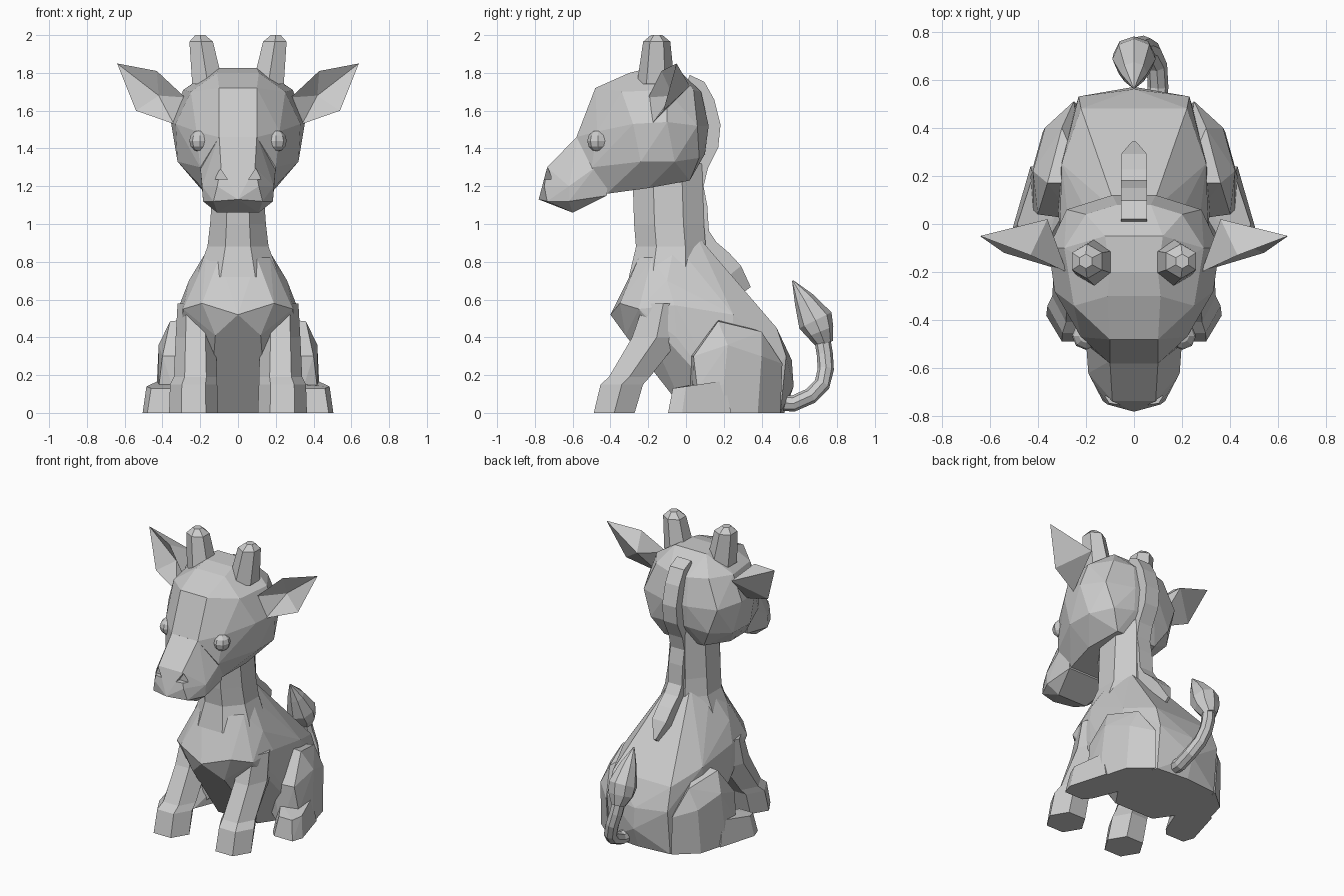
import bpy, bmesh, math
from mathutils import Vector


def finish(name, bm, pair=False):
    bmesh.ops.recalc_face_normals(bm, faces=bm.faces)
    me = bpy.data.meshes.new(name)
    bm.to_mesh(me)
    bm.free()
    ob = bpy.data.objects.new(name, me)
    bpy.context.collection.objects.link(ob)
    if pair:
        m = ob.modifiers.new("mirror", 'MIRROR')
        m.use_mirror_merge = False
    return ob


def hull(name, pts, sym=False, pair=False):
    """Faceted solid around a few points; sym adds the points mirrored in x."""
    bm = bmesh.new()
    all_pts = {tuple(p) for p in pts}
    if sym:
        all_pts |= {(-x, y, z) for x, y, z in pts}
    for p in sorted(all_pts):
        bm.verts.new(p)
    res = bmesh.ops.convex_hull(bm, input=bm.verts)
    junk = {g for g in res["geom_interior"] + res["geom_unused"]
            if isinstance(g, bmesh.types.BMVert)}
    bmesh.ops.delete(bm, geom=list(junk), context='VERTS')
    bmesh.ops.dissolve_limit(bm, angle_limit=math.radians(3), verts=bm.verts, edges=bm.edges)
    return finish(name, bm, pair)


def loft(name, rings, sides=6, phase=0.0, level=True, pair=False):
    """Rings (x, y, z, rx, ry); level keeps them horizontal, else they follow the path."""
    bm = bmesh.new()
    cs = [Vector(r[:3]) for r in rings]
    loops = []
    for i, (c, r) in enumerate(zip(cs, rings)):
        u, v = Vector((1, 0, 0)), Vector((0, 1, 0))
        if not level:
            t = (cs[min(i + 1, len(cs) - 1)] - cs[max(i - 1, 0)]).normalized()
            u = (u - t * u.dot(t)).normalized()
            v = t.cross(u)
        ang = [phase + 2 * math.pi * k / sides for k in range(sides)]
        loops.append([bm.verts.new(c + u * r[3] * math.cos(a) + v * r[4] * math.sin(a))
                      for a in ang])
    for a, b in zip(loops, loops[1:]):
        for k in range(sides):
            n = (k + 1) % sides
            bm.faces.new((a[k], a[n], b[n], b[k]))
    bm.faces.new(loops[0][::-1])
    bm.faces.new(loops[-1])
    return finish(name, bm, pair)


# Torso leaning up to the shoulders
hull("torso", [
    (0.07, 0.05, 0.95), (0.14, -0.06, 0.9), (0.1, -0.25, 0.82), (0.17, -0.18, 0.82),
    (0.26, -0.1, 0.7), (0.19, -0.35, 0.58), (0, -0.4, 0.52), (0.31, -0.06, 0.57),
    (0.29, -0.25, 0.55), (0.31, -0.05, 0.4), (0.12, -0.32, 0.41), (0.12, -0.1, 0.13),
    (0.22, 0.48, 0.45), (0.3, 0.25, 0.52), (0.23, 0.53, 0.3), (0, 0.56, 0.28),
    (0, 0.57, 0.14), (0.23, 0.5, 0.0), (0, 0.52, 0.0), (0.32, 0.25, 0.0), (0.15, 0, 0.0),
], sym=True)

# Neck
loft("neck", [
    (0, -0.09, 0.72, 0.24, 0.23), (0, -0.08, 0.88, 0.175, 0.2),
    (0, -0.09, 1.0, 0.16, 0.2), (0, -0.1, 1.32, 0.135, 0.2),
], sides=8, phase=math.pi / 8)

# Skull
hull("head", [
    (0.11, -0.3, 1.8), (0.12, -0.05, 1.825), (0.1, -0.2, 1.825),
    (0.1, -0.48, 1.72), (0.25, -0.34, 1.7), (0.29, -0.1, 1.71), (0.2, 0.04, 1.71),
    (0.07, 0.08, 1.7), (0.1, -0.58, 1.46), (0.22, -0.47, 1.49), (0.33, -0.28, 1.53),
    (0.355, -0.1, 1.54), (0.28, 0.06, 1.52), (0.09, 0.12, 1.52),
    (0.32, -0.24, 1.33), (0.315, -0.06, 1.33), (0.22, 0.07, 1.35), (0.08, 0.1, 1.37),
    (0.2, -0.5, 1.3), (0.16, -0.42, 1.16), (0.2, -0.2, 1.19), (0.15, 0.02, 1.23),
], sym=True)

# Muzzle with two cut nostrils
muzzle = hull("muzzle", [
    (0.1, -0.57, 1.47), (0.09, -0.6, 1.41), (0.09, -0.735, 1.3), (0.11, -0.75, 1.2),
    (0, -0.78, 1.13), (0.13, -0.735, 1.12), (0.19, -0.62, 1.2), (0.185, -0.62, 1.12),
    (0.11, -0.6, 1.06), (0.2, -0.48, 1.3), (0.17, -0.42, 1.15), (0.2, -0.4, 1.36),
], sym=True)
cutter = hull("nostril_cutter", [
    (x, y, z) for y in (-0.85, -0.715)
    for x, z in ((0.055, 1.235), (0.125, 1.235), (0.095, 1.295))], pair=True)
cutter.hide_render = True
cutter.hide_viewport = True
cut = muzzle.modifiers.new("nostrils", 'BOOLEAN')
cut.operation, cut.object, cut.solver = 'DIFFERENCE', cutter, 'EXACT'

# Eyes: faceted beads
bm = bmesh.new()
bmesh.ops.create_uvsphere(bm, u_segments=8, v_segments=6, radius=0.058)
bmesh.ops.translate(bm, verts=bm.verts, vec=(0.2, -0.465, 1.44))
finish("eyes", bm, pair=True)

# Horns
loft("horns", [
    (0.16, -0.16, 1.74, 0.095, 0.1), (0.195, -0.155, 1.965, 0.072, 0.072),
    (0.2, -0.155, 2.0, 0.03, 0.03),
], phase=math.pi / 6, pair=True)

# Ears: a rim loop fanned to a hollow front and a full back
bm = bmesh.new()
rim = [bm.verts.new(p) for p in (
    (0.64, -0.05, 1.85), (0.43, -0.13, 1.81), (0.28, -0.2, 1.67),
    (0.34, -0.18, 1.53), (0.54, -0.12, 1.6))]
for apex in ((0.42, -0.07, 1.68), (0.36, 0.02, 1.73)):
    a = bm.verts.new(apex)
    for k in range(5):
        bm.faces.new((rim[k], rim[(k + 1) % 5], a))
finish("ears", bm, pair=True)

# Mane: wavy square strip down the head, neck and back
w = 0.075
mane = [(0.0, 1.74), (0.06, 1.715), (0.1, 1.64), (0.13, 1.52), (0.12, 1.42), (0.065, 1.31),
        (0.04, 1.2), (0.06, 1.09), (0.07, 0.95), (0.12, 0.87), (0.19, 0.81), (0.25, 0.745)]
loft("mane", [(0, y, z, w, w) for y, z in mane] + [(0, 0.32, 0.65, 0.012, 0.04)],
     sides=4, phase=math.pi / 4, level=False)

# Front legs with hooves
loft("front_legs", [
    (0.235, -0.38, 0.0, 0.13, 0.125), (0.235, -0.34, 0.15, 0.125, 0.13),
    (0.225, -0.3, 0.19, 0.115, 0.125), (0.225, -0.155, 0.4, 0.105, 0.15),
    (0.225, -0.12, 0.58, 0.095, 0.12),
], pair=True)

# Thighs
hull("thighs", [
    (0.2, 0.17, 0.5), (0.36, 0.17, 0.485), (0.4, 0.04, 0.3), (0.42, 0.22, 0.36),
    (0.3, 0.4, 0.43), (0.37, 0.4, 0.3), (0.43, 0.2, 0.15), (0.42, 0.06, 0.13),
    (0.25, 0.02, 0.3), (0.25, 0.51, 0.26), (0.2, 0.05, 0.1), (0.24, 0.5, 0.0),
    (0.38, 0.38, 0.0), (0.43, 0.2, 0.0), (0.3, 0.03, 0.0),
], pair=True)

# Hind feet, splayed outward
hull("hind_feet", [
    (0.34, -0.095, 0.0), (0.48, -0.095, 0.0), (0.505, -0.02, 0.0), (0.43, 0.24, 0.0),
    (0.2, 0.2, 0.0), (0.3, -0.05, 0.0), (0.36, -0.07, 0.13), (0.46, -0.07, 0.13),
    (0.485, 0.0, 0.14), (0.42, 0.2, 0.17), (0.33, 0.03, 0.15), (0.2, 0.2, 0.17),
], pair=True)

# Tail curling up behind
r = 0.043
loft("tail", [(x, y, z, r, r) for x, y, z in (
    (0.09, 0.45, 0.055), (0.1, 0.57, 0.05), (0.095, 0.66, 0.09), (0.07, 0.72, 0.15),
    (0.04, 0.74, 0.23), (0.015, 0.735, 0.31), (0, 0.72, 0.4))], sides=8, level=False)

# Tail tuft
loft("tail_tuft", [
    (0, 0.735, 0.365, 0.045, 0.045), (0, 0.71, 0.43, 0.085, 0.075),
    (0, 0.685, 0.49, 0.09, 0.095), (0, 0.625, 0.6, 0.055, 0.055),
    (0, 0.565, 0.7, 0.004, 0.004),
], sides=8, level=False)
